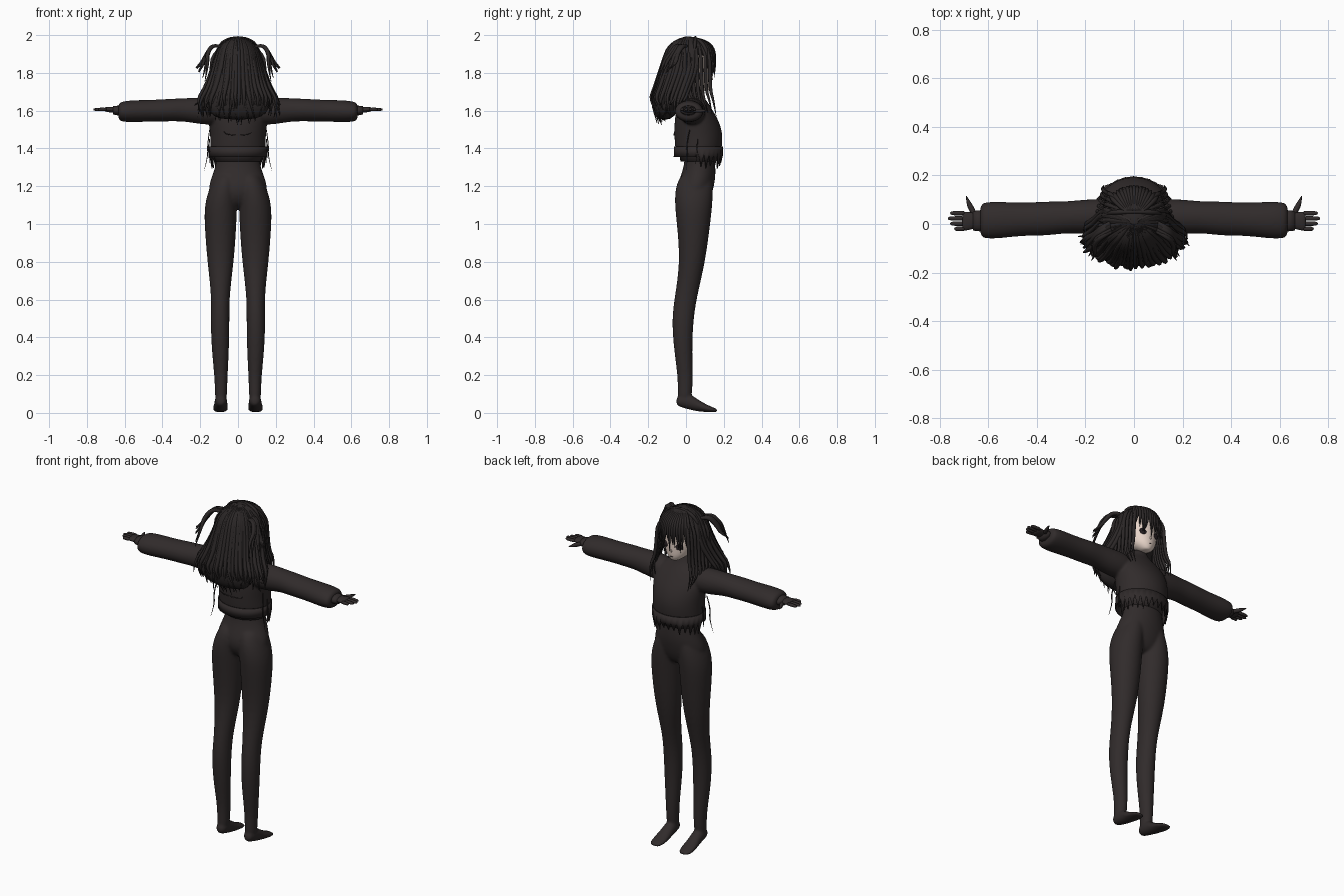
import bpy, bmesh, math, random
from mathutils import Vector

random.seed(4)
scene = bpy.context.scene
if "Cube" in scene.objects:
    bpy.data.objects.remove(scene.objects["Cube"])


def material(name, rgb):
    m = bpy.data.materials.new(name)
    m.use_nodes = True
    m.diffuse_color = (*rgb, 1)
    m.node_tree.nodes["Principled BSDF"].inputs["Base Color"].default_value = (*rgb, 1)
    return m


CLOTH = material("charcoal cloth", (0.03, 0.024, 0.024))
HAIR = material("black brown hair", (0.024, 0.02, 0.02))
SKIN = material("pale skin", (0.8, 0.66, 0.58))
EYE = material("dark eye", (0.02, 0.014, 0.016))


def loft(bm, sections, axis="z", sides=16):
    """Skin elliptical sections (along, centre a, centre b, radius a, radius b)."""
    rings = []
    for along, ca, cb, ra, rb in sections:
        ring = []
        for i in range(sides):
            t = math.tau * i / sides
            a, b = ca + ra * math.cos(t), cb + rb * math.sin(t)
            co = {"x": (along, a, b), "y": (a, along, b), "z": (a, b, along)}[axis]
            ring.append(bm.verts.new(co))
        rings.append(ring)
    for low, high in zip(rings, rings[1:]):
        for i in range(sides):
            j = (i + 1) % sides
            bm.faces.new((low[i], low[j], high[j], high[i]))
    bm.faces.new(rings[0])
    bm.faces.new(rings[-1])


def finish(name, bm, mat, mirror=False, subsurf=0, voxel=0, solid=0):
    bmesh.ops.recalc_face_normals(bm, faces=bm.faces)
    mesh = bpy.data.meshes.new(name)
    bm.to_mesh(mesh)
    bm.free()
    mesh.materials.append(mat)
    mesh.shade_smooth()
    ob = bpy.data.objects.new(name, mesh)
    scene.collection.objects.link(ob)
    if mirror:
        ob.modifiers.new("Mirror", "MIRROR").use_mirror_merge = False
    if subsurf:
        s = ob.modifiers.new("Round", "SUBSURF")
        s.levels = s.render_levels = subsurf
    if solid:
        ob.modifiers.new("Thickness", "SOLIDIFY").thickness = solid
    if voxel:
        r = ob.modifiers.new("Fuse", "REMESH")
        r.mode, r.voxel_size, r.use_smooth_shade = "VOXEL", voxel, True
        ob.modifiers.new("Soften", "SMOOTH").iterations = 4
    return ob


def part(name, mat, *lofts, **options):
    bm = bmesh.new()
    for sections, axis in lofts:
        loft(bm, sections, axis)
    return finish(name, bm, mat, **options)


def strands(name, mat, paths, both=False):
    """Tapered locks; each path is (points, thickness)."""
    cu = bpy.data.curves.new(name, "CURVE")
    cu.dimensions, cu.bevel_depth, cu.bevel_resolution = "3D", 1, 1
    cu.resolution_u, cu.use_fill_caps = 4, True
    for points, thick in paths:
        for side in ((1, -1) if both else (1,)):
            sp = cu.splines.new("NURBS")
            sp.points.add(len(points) - 1)
            sp.order_u, sp.use_endpoint_u = 3, True
            for k, (p, co) in enumerate(zip(sp.points, points)):
                f = k / (len(points) - 1)
                p.co = (co[0] * side, co[1], co[2], 1)
                p.radius = thick * (1 - 0.9 * f ** 3) * min(1, 0.6 + f)
    cu.materials.append(mat)
    ob = bpy.data.objects.new(name, cu)
    scene.collection.objects.link(ob)
    bpy.ops.object.select_all(action="DESELECT")
    ob.select_set(True)
    bpy.context.view_layer.objects.active = ob
    bpy.ops.object.convert(target="MESH")
    bpy.context.object.data.shade_smooth()


def jitter(amount):
    return random.uniform(-amount, amount)


# Legs, feet and hips fused into one body
leg = [(.05, .09, -.01, .031, .036), (.12, .09, -.005, .033, .04), (.2, .09, -.004, .036, .041),
       (.35, .094, -.017, .048, .05), (.5, .095, -.018, .051, .059), (.62, .093, 0, .048, .06),
       (.8, .092, .036, .072, .068), (1, .093, .04, .087, .09), (1.12, .091, .04, .088, .104),
       (1.22, .07, .045, .07, .1), (1.28, .06, .06, .05, .07)]
foot = [(-.052, .09, .06, .018, .02), (-.03, .09, .065, .032, .035), (.02, .09, .06, .034, .045),
        (.07, .092, .036, .038, .03), (.12, .094, .021, .043, .018), (.155, .094, .014, .036, .011),
        (.168, .094, .012, .02, .006)]
hips = [(1.08, 0, .05, .09, .05), (1.14, 0, .045, .155, .09), (1.2, 0, .05, .16, .1),
        (1.26, 0, .066, .138, .094), (1.33, 0, .075, .113, .08), (1.45, 0, .07, .12, .085)]
part("body", CLOTH, (leg, "z"), (foot, "y"), (hips, "z"), mirror=True, subsurf=2, voxel=.008)

# Cropped sweater with puffed sleeves
torso = [(1.385, 0, .066, .148, .122), (1.4, 0, .066, .15, .126), (1.47, 0, .067, .15, .132),
         (1.54, 0, .058, .158, .122), (1.6, 0, .045, .16, .1), (1.65, 0, .035, .12, .078),
         (1.69, 0, .03, .06, .052), (1.73, 0, .03, .048, .048)]
sleeve = [(.06, .035, 1.595, .07, .07), (.18, .03, 1.597, .075, .075), (.28, .028, 1.605, .065, .062),
          (.36, .022, 1.603, .073, .061), (.45, .02, 1.6, .068, .058), (.56, .016, 1.597, .078, .06),
          (.61, .015, 1.595, .077, .055), (.637, .015, 1.595, .068, .046)]
part("sweater", CLOTH, (torso, "z"), (sleeve, "x"), mirror=True, subsurf=2, voxel=.007)

# Hem band, undershirt and wrist cuffs
part("undershirt", CLOTH, ([(1.33, 0, .065, .122, .095), (1.42, 0, .065, .13, .1)], "z"))
part("wrist_cuff", CLOTH, ([(.62, .013, 1.6, .045, .028), (.662, .013, 1.602, .04, .022)], "x"),
     mirror=True)

# Torn hem: even at the back, ragged at the front
bm = bmesh.new()
count = 56
top, bottom = [], []
for i in range(count):
    t = math.tau * i / count
    x, y = math.cos(t), math.sin(t)
    ragged = y > -.1
    drop = random.uniform(1.29, 1.33) if ragged and i % 2 else (1.37 if ragged else 1.355)
    top.append(bm.verts.new((.151 * x, .066 + .129 * y, 1.41)))
    shrink = .92 if drop < 1.34 else 1
    bottom.append(bm.verts.new((.153 * x * shrink, .066 + .131 * y * shrink, drop)))
for i in range(count):
    j = (i + 1) % count
    bm.faces.new((bottom[i], bottom[j], top[j], top[i]))
finish("torn_hem", bm, CLOTH, solid=.006)

# Back seam and hanging drawstrings
strands("back_seam", CLOTH, [([(-.075, -.062, 1.49), (-.07, -.063, 1.47), (.07, -.063, 1.47),
                               (.075, -.062, 1.49)], .003)])
strands("drawstring", CLOTH, [([(.15, .02, 1.5), (.162, 0, 1.42), (.158, .01, 1.36), (.18, 0, 1.28)], .004),
                              ([(.15, .06, 1.45), (.158, .06, 1.38), (.15, .05, 1.31)], .004)], both=True)

# Hands with four fingers and a thumb
palm = [(.63, .013, 1.603, .025, .016), (.66, .013, 1.605, .034, .016),
        (.695, .012, 1.607, .041, .014), (.708, .011, 1.607, .038, .01)]
part("palm", CLOTH, (palm, "x"), mirror=True, subsurf=1)
fingers = []
for k, tip in enumerate((.74, .757, .766, .757)):
    y = -.02 + .0215 * k
    fingers.append(([(.69, y, 1.607, .01, .01), (.73, y, 1.607, .0095, .009),
                     (tip - .008, y, 1.606, .0085, .008), (tip, y, 1.606, .004, .004)], "x"))
part("fingers", CLOTH, *fingers, mirror=True, subsurf=1)
strands("thumb", CLOTH, [([(.65, .03, 1.6), (.665, .055, 1.6), (.68, .085, 1.6), (.69, .115, 1.6)], .014)],
        both=True)

# Face, nose and eyes
head = [(1.705, 0, .1, .018, .02), (1.715, 0, .09, .036, .04), (1.74, 0, .07, .066, .07),
        (1.78, 0, .045, .09, .096), (1.84, 0, .03, .104, .115), (1.91, 0, .025, .095, .11),
        (1.96, 0, .02, .05, .06)]
part("face", SKIN, (head, "z"), subsurf=2)
part("nose", SKIN, ([(1.758, 0, .135, .007, .011), (1.785, 0, .135, .003, .005)], "z"), subsurf=1)
part("mouth", EYE, ([(.1, 0, 1.736, .014, .0015), (.138, 0, 1.736, .01, .0012)], "y"))
bm = bmesh.new()
bmesh.ops.create_uvsphere(bm, u_segments=16, v_segments=8, radius=1)
for v in bm.verts:
    v.co = Vector((.045 + .02 * v.co.x, .129 - .25 * .02 * v.co.x + .005 * v.co.y, 1.8 + .018 * v.co.z))
finish("eyes", bm, EYE, mirror=True)

# Hair cap open over the face
bm = bmesh.new()
bmesh.ops.create_uvsphere(bm, u_segments=32, v_segments=20, radius=1)
for v in bm.verts:
    v.co = Vector((.118 * v.co.x, .02 + .132 * v.co.y, 1.855 + .137 * v.co.z))
gone = [f for f in bm.faces if f.calc_center_median().y > .05 and f.calc_center_median().z < 1.89]
bmesh.ops.delete(bm, geom=gone, context="FACES")
finish("hair_cap", bm, HAIR, solid=.006)

# Long back hair: solid mass under two layers of locks
part("hair_mass", HAIR, ([(1.92, 0, -.01, .09, .09), (1.84, 0, -.02, .122, .11), (1.74, 0, -.055, .155, .11),
                          (1.65, 0, -.095, .185, .085), (1.59, 0, -.11, .16, .06),
                          (1.55, 0, -.11, .1, .03)], "z"), subsurf=1)
locks = []
for layer in range(2):
    for k in range(30):
        t = math.radians(-108 + 216 * k / 29) + jitter(.05)
        s, c = math.sin(t), math.cos(t)
        end = 1.55 + .05 * abs(s) + jitter(.035)
        out = 1 - .08 * layer + jitter(.05)
        locks.append(([(.015 * s, .01 - .01 * c, 1.985), (.095 * s, .015 - .1 * c, 1.965),
                       (.132 * s, .01 - .138 * c, 1.83), (.17 * s * out, -.03 - .135 * c * out, 1.72),
                       (.218 * s * out, -.055 - .14 * c * out, 1.65),
                       (.2 * s + jitter(.03), -.07 - .07 * c + jitter(.02), end)], .015))
strands("back_locks", HAIR, locks)

# Bangs and face-framing locks
bangs = []
for k in range(15):
    x = -.1 + .2 * k / 14
    y = .152 - 4 * x * x
    bangs.append(([(x * .3, .05, 1.982), (x * .8, y - .02, 1.965), (x, y + .008, 1.87),
                   (x * 1.04 + jitter(.012), y - .004, 1.79 + 2 * x * x + jitter(.025))], .012))
strands("bangs", HAIR, bangs)
framing = []
for k in range(7):
    y = .125 - .022 * k
    wide = .09 + .006 * k
    framing.append(([(.05, y * .7, 1.965), (wide + .01, y, 1.91), (wide + .016, y, 1.8),
                     (wide + .025, y + .005, 1.7), (wide + .045, y + .02, 1.65 - jitter(.02)),
                     (wide + .015 + jitter(.02), y + .035, 1.57 + .01 * k)], .012))
strands("framing_locks", HAIR, framing, both=True)

# Half-up side tails and a braid band over the crown
tails = []
for k in range(8):
    d = jitter(.02)
    tails.append(([(.085, -.01 + d, 1.935), (.13, -.03 + d, 1.955), (.165, -.065 + d, 1.9),
                   (.175 + d, -.09 + 2 * d, 1.85), (.198 + 1.3 * d, -.115 + 2 * d, 1.79 + 2 * d)], .013))
strands("side_tails", HAIR, tails, both=True)
strands("crown_band", HAIR, [([(0, .05, 1.988), (.06, .05, 1.982), (.112, .045, 1.93), (.128, .03, 1.84)], .012)],
        both=True)
